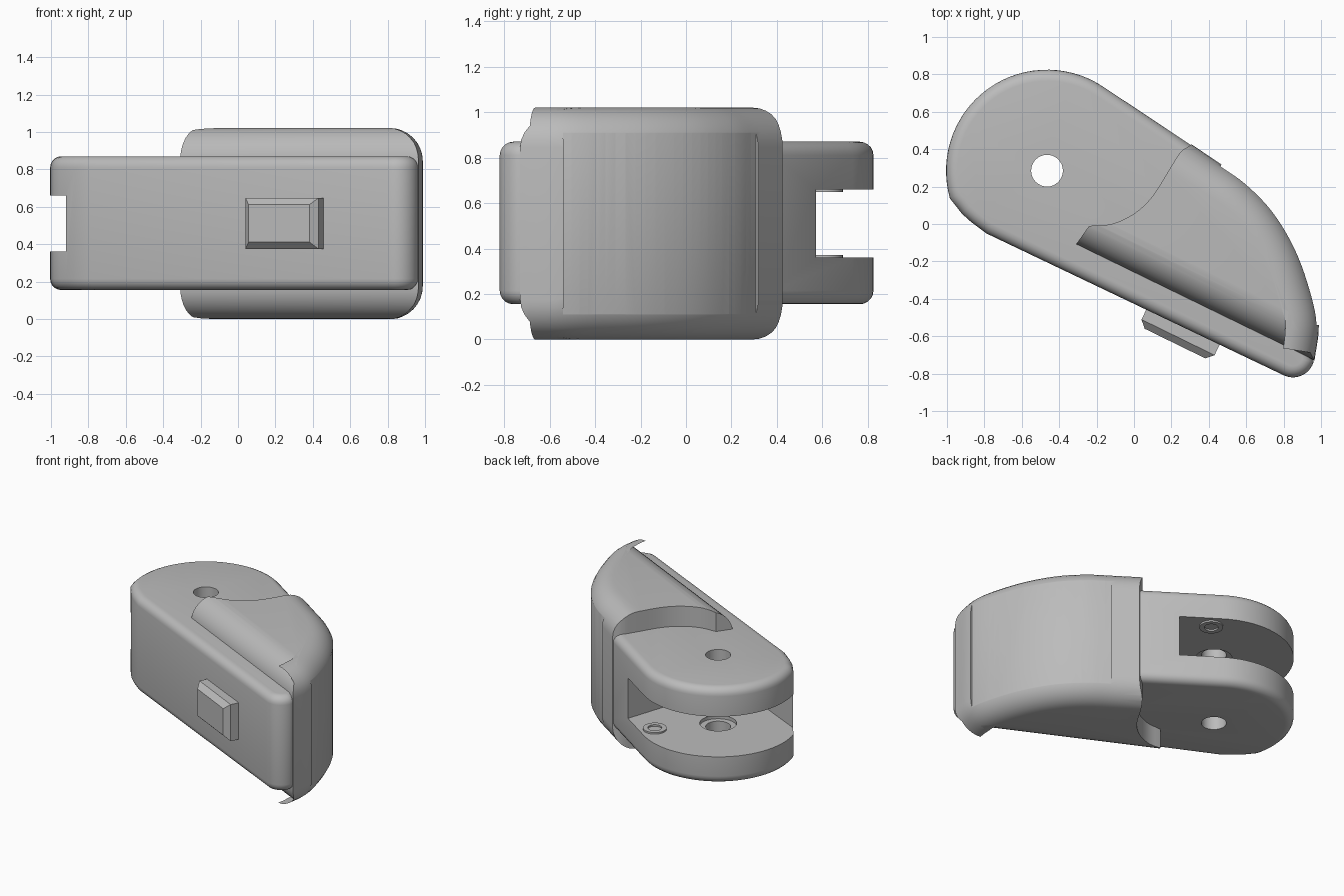
import bpy, bmesh, math
from mathutils import Vector

if "Cube" in bpy.data.objects:
    bpy.data.objects.remove(bpy.data.objects["Cube"])

grey = bpy.data.materials.new("grey plastic")
grey.diffuse_color = (0.5, 0.5, 0.5, 1)
grey.use_nodes = True
grey.node_tree.nodes["Principled BSDF"].inputs["Base Color"].default_value = grey.diffuse_color
MID = 0.51                                   # mid height of the whole part


def spline(pts, n=6):
    """Smooth curve through a few 2D points."""
    p = [Vector(q) for q in pts]
    p = [2 * p[0] - p[1]] + p + [2 * p[-1] - p[-2]]
    out = []
    for a, b, c, d in zip(p, p[1:], p[2:], p[3:]):
        for i in range(n):
            t = i / n
            out.append(0.5 * (2 * b + (c - a) * t + (2 * a - 5 * b + 4 * c - d) * t * t
                              + (3 * b - a - 3 * c + d) * t ** 3))
    return out + [p[-2]]


def arc(c, r, a0, a1, n):
    return [(c[0] + r * math.cos(math.radians(a0 + (a1 - a0) * i / n)),
             c[1] + r * math.sin(math.radians(a0 + (a1 - a0) * i / n))) for i in range(n + 1)]


def prism(name, pts, z0, z1, bevel=0, segs=6):
    """Extrude an outline upwards and round its top and bottom rims."""
    bm = bmesh.new()
    f = bm.faces.new([bm.verts.new((p[0], p[1], z0)) for p in pts])
    ext = bmesh.ops.extrude_face_region(bm, geom=[f])
    for v in ext["geom"]:
        if isinstance(v, bmesh.types.BMVert):
            v.co.z = z1
    bmesh.ops.recalc_face_normals(bm, faces=bm.faces)
    if bevel:
        rim = [e for e in bm.edges if abs(e.verts[0].co.z - e.verts[1].co.z) < 1e-5]
        bmesh.ops.bevel(bm, geom=rim, offset=bevel, segments=segs, profile=0.5, affect='EDGES')
    me = bpy.data.meshes.new(name)
    bm.to_mesh(me)
    bm.free()
    me.materials.append(grey)
    ob = bpy.data.objects.new(name, me)
    bpy.context.collection.objects.link(ob)
    return ob


def activate(ob):
    bpy.ops.object.select_all(action='DESELECT')
    ob.select_set(True)
    bpy.context.view_layer.objects.active = ob


def cut(ob, *cutters):
    for c in cutters:
        m = ob.modifiers.new("cut", 'BOOLEAN')
        m.operation, m.solver, m.object = 'DIFFERENCE', 'EXACT', c
        activate(ob)
        bpy.ops.object.modifier_apply(modifier=m.name)
        bpy.data.objects.remove(c)


def smooth(ob, angle=30):
    activate(ob)
    bpy.ops.object.shade_smooth_by_angle(angle=math.radians(angle))


def disc(name, c, r, z0, z1, n=32):
    return prism(name, arc(c, r, 0, 360 * (n - 1) / n, n - 1), z0, z1)


# Main body: round hinge end, straight front, blunt tip
PIVOT = (-0.465, 0.285)
outline = arc(PIVOT, 0.54, 56, 196, 30)
outline += [(-0.955, 0.10), (-0.92, 0.055), (-0.87, 0.01), (-0.79, -0.05)]
outline += arc((0.85, -0.705), 0.115, 244, 345, 10)
outline += [(0.945, -0.55), (0.88, -0.3), (0.79, -0.1), (0.62, 0.13), (0.42, 0.31), (0.36, 0.385)]
body = prism("main_body", outline, 0.155, 0.87, 0.06, 5)

# Hinge slot, pivot hole and counterbores
slot = prism("slot_cutter", [(-1.2, 0.19), (-0.9, 0.045), (-0.2, -0.28), (0.08, 0.58),
                             (0.2, 1.0), (-1.2, 1.0)], 0.36, 0.66)
cut(body, slot, disc("pivot_cutter", PIVOT, 0.085, -0.1, 1.2),
    disc("counterbore_cutter", PIVOT, 0.125, 0.335, 0.685))
smooth(body)

# Ring bosses on both inner faces of the slot
for name, z0, z1 in (("lower_boss", 0.34, 0.372), ("upper_boss", 0.648, 0.68)):
    boss = disc(name, (-0.17, 0.61), 0.08, z0, z1)
    cut(boss, disc("boss_cutter", (-0.17, 0.61), 0.047, 0.2, 0.8, 24))
    smooth(boss)

# Wide rounded grip housing wrapped around the body
curve = spline([(0.435, 0.34), (0.6, 0.225), (0.75, 0.07), (0.87, -0.13),
                (0.95, -0.35), (0.988, -0.54), (0.965, -0.73)], 5)
housing = prism("grip_housing", [(-0.75, 0.105), (-0.3, 0.835)] + curve, 0, 2 * MID, 0.175, 8)

# Scooped end of the housing around the hinge
scoop = spline([(-0.24, -0.01), (-0.12, 0.0), (0.0, 0.055), (0.1, 0.15),
                (0.2, 0.31), (0.25, 0.385), (0.3, 0.42)], 4)
scoop_cut = prism("scoop_cutter", [(-0.39, -0.23), (-0.31, -0.11)] + scoop
                  + [(0.36, 0.46), (0.36, 1.2), (-1.2, 1.2), (-1.2, -0.23)], -0.2, 1.3)

# Shallow recessed grip panel following the back curve
inner, outer = [], []
for a, p, b in zip(curve, curve[1:], curve[2:]):
    if -0.56 < p.y < 0.335:
        t = (b - a).normalized()
        n = Vector((-t.y, t.x))
        inner.append(p - 0.012 * n)
        outer.append(p + 0.1 * n)
panel_cut = prism("panel_cutter", inner + outer[::-1], 0.11, 0.91)
cut(housing, scoop_cut, panel_cut)
smooth(housing)

# Chamfered push button on the front wall
u, v = Vector((0.9, -0.44)).normalized(), Vector((-0.44, -0.9)).normalized()
bm = bmesh.new()
rings = []
for d, inset in ((0.33, 0), (0.441, 0), (0.478, 0.037)):
    ring = []
    for s, z in ((0.26 + inset, 0.375 + inset), (0.695 - inset, 0.375 + inset),
                 (0.695 - inset, 0.648 - inset), (0.26 + inset, 0.648 - inset)):
        q = u * s + v * d
        ring.append(bm.verts.new((q.x, q.y, z)))
    rings.append(ring)
for lo, hi in zip(rings, rings[1:]):
    for i in range(4):
        bm.faces.new((lo[i], lo[(i + 1) % 4], hi[(i + 1) % 4], hi[i]))
bm.faces.new(rings[0])
bm.faces.new(rings[2])
bmesh.ops.recalc_face_normals(bm, faces=bm.faces)
me = bpy.data.meshes.new("push_button")
bm.to_mesh(me)
bm.free()
me.materials.append(grey)
bpy.context.collection.objects.link(bpy.data.objects.new("push_button", me))
